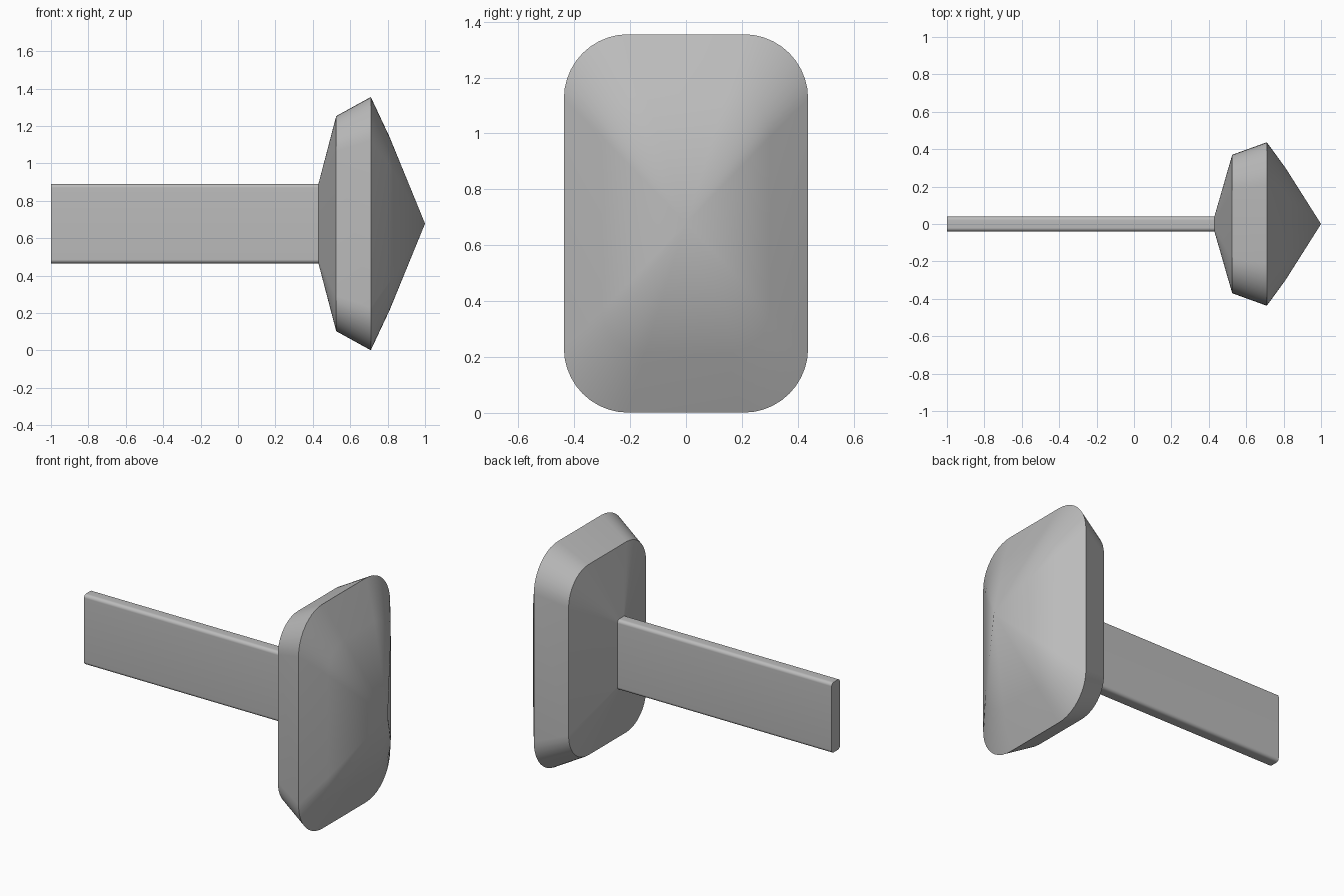
import bpy, bmesh, math

cube = bpy.data.objects.get("Cube")
if cube:
    bpy.data.objects.remove(cube, do_unlink=True)

MID_Z = 0.678
CORNER_STEPS = 10

grey = bpy.data.materials.new("plain grey")
grey.use_nodes = True
colour = (0.5, 0.5, 0.5, 1)
grey.diffuse_color = colour
grey.node_tree.nodes["Principled BSDF"].inputs["Base Color"].default_value = colour


def ring(bm, x, hy, hz, r):
    """Rounded rectangle in the plane at x."""
    verts = []
    for q, (sy, sz) in enumerate(((1, 1), (-1, 1), (-1, -1), (1, -1))):
        for i in range(CORNER_STEPS + 1):
            a = (q + i / CORNER_STEPS) * math.pi / 2
            verts.append(bm.verts.new((x, sy * (hy - r) + r * math.cos(a),
                                       MID_Z + sz * (hz - r) + r * math.sin(a))))
    return verts


def loft(name, sections, tip=None, cap_start=False, angle=25):
    """Skin a row of rounded rectangles, with an optional point and end cap."""
    bm = bmesh.new()
    rings = [ring(bm, *s) for s in sections]
    n = len(rings[0])
    for a, b in zip(rings, rings[1:]):
        for i in range(n):
            j = (i + 1) % n
            bm.faces.new((a[i], a[j], b[j], b[i]))
    if tip:
        point = bm.verts.new((tip, 0, MID_Z))
        for i in range(n):
            bm.faces.new((rings[-1][i], rings[-1][(i + 1) % n], point))
    if cap_start:
        bm.faces.new(rings[0][::-1])
    bmesh.ops.recalc_face_normals(bm, faces=bm.faces)
    mesh = bpy.data.meshes.new(name)
    bm.to_mesh(mesh)
    bm.free()
    mesh.materials.append(grey)
    obj = bpy.data.objects.new(name, mesh)
    bpy.context.collection.objects.link(obj)
    bpy.ops.object.select_all(action='DESELECT')
    obj.select_set(True)
    bpy.context.view_layer.objects.active = obj
    bpy.ops.object.shade_smooth_by_angle(angle=math.radians(angle))
    return obj


# Flat handle with softened long edges
neck = (0.43, 0.04, 0.212, 0.02)
loft("handle", [(-1, *neck[1:]), neck], cap_start=True)

# Head: flared back, slanted rim and pointed striking face
loft("head", [neck,
              (0.525, 0.37, 0.575, 0.19),
              (0.71, 0.437, 0.677, 0.23),
              (0.81, 0.30, 0.464, 0.155)], tip=1.0)
